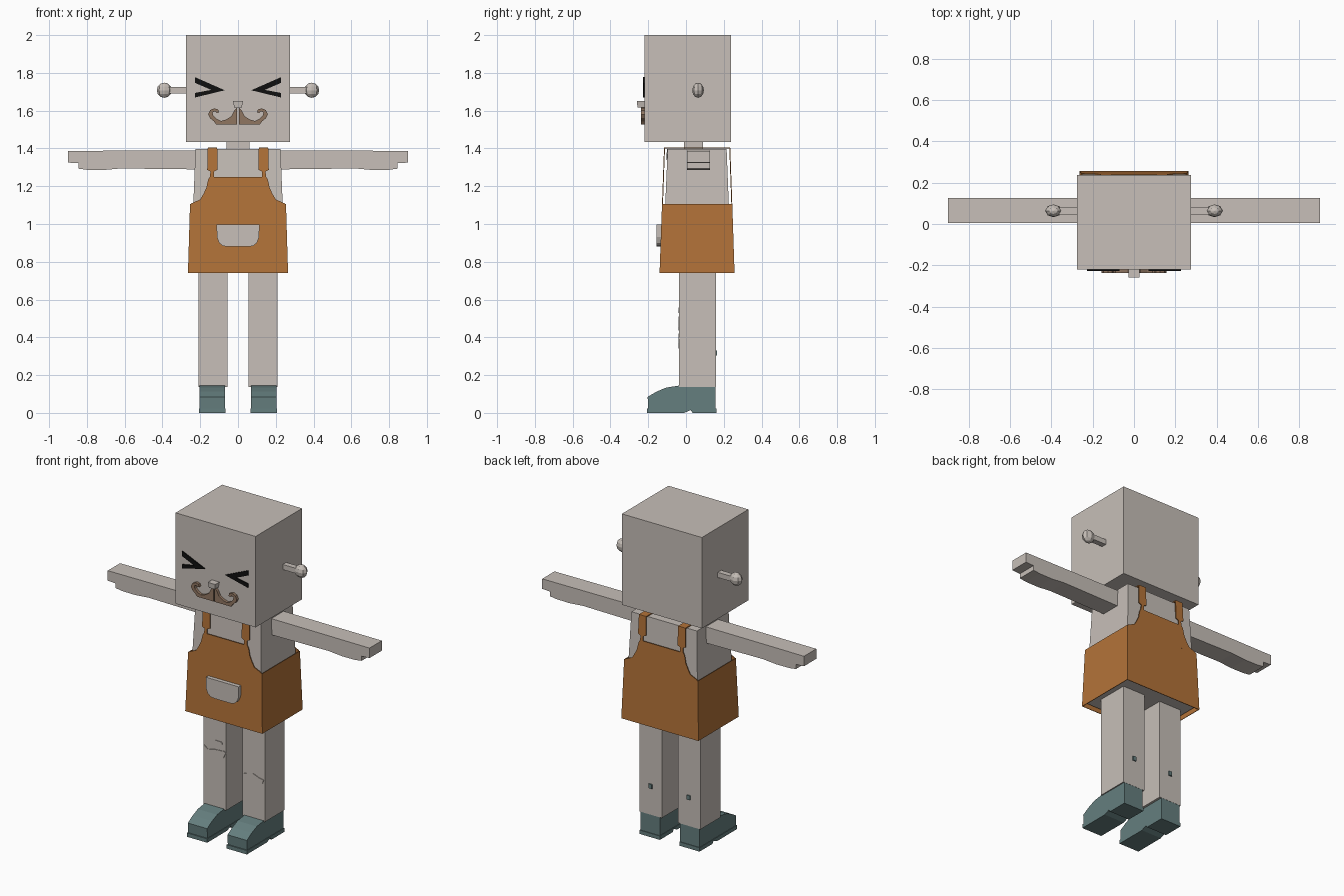
import bpy
import bmesh

default_cube = bpy.data.objects.get("Cube")
if default_cube:
    bpy.data.objects.remove(default_cube, do_unlink=True)


def make_material(name, colour):
    material = bpy.data.materials.new(name)
    material.use_nodes = True
    material.diffuse_color = (*colour, 1)
    shader = material.node_tree.nodes["Principled BSDF"]
    shader.inputs["Base Color"].default_value = (*colour, 1)
    shader.inputs["Roughness"].default_value = 0.8
    return material


grey = make_material("warm grey", (0.57, 0.52, 0.48))
orange = make_material("apron orange", (0.45, 0.17, 0.04))
teal = make_material("shoe teal", (0.13, 0.21, 0.21))
brown = make_material("moustache brown", (0.28, 0.18, 0.12))
black = make_material("eye black", (0.005, 0.005, 0.005))


def finish(name, mesh_data, material):
    """Turn a bmesh into a named, flat shaded object."""
    bmesh.ops.recalc_face_normals(mesh_data, faces=mesh_data.faces)
    mesh = bpy.data.meshes.new(name)
    mesh_data.to_mesh(mesh)
    mesh_data.free()
    mesh.materials.append(material)
    part = bpy.data.objects.new(name, mesh)
    bpy.context.collection.objects.link(part)
    return part


def prism(name, outline, start, end, material, axis="y", lean=0, pivot=0):
    """Extrude an outline along x or y; lean shears y as z rises above pivot."""
    bm = bmesh.new()

    def place(point, depth):
        across, height = point
        if axis == "x":
            return (depth, across, height)
        return (across, depth + lean * (height - pivot), height)

    near = [bm.verts.new(place(p, start)) for p in outline]
    far = [bm.verts.new(place(p, end)) for p in outline]
    bm.faces.new(near)
    bm.faces.new(far[::-1])
    count = len(outline)
    for i in range(count):
        j = (i + 1) % count
        bm.faces.new((near[i], far[i], far[j], near[j]))
    return finish(name, bm, material)


def tapered_box(name, bottom, top, low, high, material, capped=True):
    """Box between two rectangles given as (x0, x1, y0, y1)."""
    bm = bmesh.new()
    rings = []
    for (x0, x1, y0, y1), z in ((bottom, low), (top, high)):
        corners = ((x0, y0), (x1, y0), (x1, y1), (x0, y1))
        rings.append([bm.verts.new((x, y, z)) for x, y in corners])
    lower, upper = rings
    for i in range(4):
        j = (i + 1) % 4
        bm.faces.new((lower[i], lower[j], upper[j], upper[i]))
    if capped:
        bm.faces.new(lower[::-1])
        bm.faces.new(upper)
    return finish(name, bm, material)


def box(name, bounds, low, high, material):
    return tapered_box(name, bounds, bounds, low, high, material)


def flip(points, side):
    return [(x * side, z) for x, z in points]


def both_halves(points):
    """Close a right half outline with its mirror image."""
    return points + flip(points[::-1], -1)


# Head, neck and torso
box("head", (-0.275, 0.275, -0.22, 0.237), 1.435, 2, grey)
box("neck", (-0.06, 0.06, -0.01, 0.09), 1.38, 1.45, grey)
tapered_box("torso", (-0.25, 0.25, -0.125, 0.24), (-0.225, 0.225, -0.097, 0.215),
            0.76, 1.397, grey)
collar = [(0.085, 1.397), (0.075, 1.37), (0.045, 1.347), (0.015, 1.34)]
prism("collar", both_halves(collar), -0.101, -0.093, grey, lean=0.044, pivot=1.4)

# Nose
tapered_box("nose", (-0.02, 0.02, -0.257, -0.21), (-0.026, 0.026, -0.26, -0.21),
            1.617, 1.65, grey)

# Apron skirt, open below, with a bib and straps on the front and back
skirt = tapered_box("apron_skirt", (-0.265, 0.265, -0.14, 0.257),
                    (-0.254, 0.254, -0.127, 0.245), 0.74, 1.105, orange, False)
shell = skirt.modifiers.new("cloth thickness", "SOLIDIFY")
shell.thickness = 0.005
shell.offset = -1

bib = [(0.254, 1.1), (0.245, 1.11), (0.2, 1.13), (0.185, 1.155), (0.168, 1.19),
       (0.158, 1.235), (0.148, 1.252), (0.146, 1.278), (0.163, 1.287),
       (0.16, 1.405), (0.11, 1.405), (0.108, 1.287), (0.127, 1.278), (0.127, 1.25)]
prism("apron_bib_front", both_halves(bib), -0.127, -0.122, orange, lean=0.036, pivot=1.105)
prism("apron_bib_back", both_halves(bib), 0.24, 0.245, orange, lean=-0.036, pivot=1.105)

pocket = [(0.113, 0.997), (0.112, 0.93), (0.1, 0.9), (0.08, 0.884), (0.055, 0.88)]
prism("apron_pocket", both_halves(pocket), -0.155, -0.13, grey)

# Profiles for the paired parts
eye = [(0.227, 1.777), (0.07, 1.708), (0.227, 1.67), (0.227, 1.694),
       (0.142, 1.71), (0.227, 1.747)]
moustache = [(0.004, 1.618), (0.02, 1.6), (0.035, 1.57), (0.063, 1.553), (0.09, 1.545),
             (0.11, 1.555), (0.13, 1.572), (0.135, 1.59), (0.122, 1.597),
             (0.112, 1.587), (0.1, 1.592), (0.106, 1.607), (0.127, 1.612),
             (0.148, 1.602), (0.158, 1.58), (0.148, 1.56), (0.127, 1.543),
             (0.116, 1.528), (0.004, 1.528)]
arm = [(0.2, 1.39), (0.9, 1.387), (0.9, 1.325), (0.845, 1.322), (0.845, 1.293),
       (0.8, 1.287), (0.71, 1.286), (0.62, 1.294), (0.2, 1.289)]
shoe = [(-0.2, 0.02), (-0.203, 0.085), (-0.155, 0.113), (-0.105, 0.134),
        (-0.04, 0.144), (0.157, 0.144), (0.157, 0.02)]
sole = [(-0.207, 0), (-0.207, 0.024), (0.161, 0.024), (0.161, 0),
        (0.035, 0), (0.025, 0.015), (-0.01, 0)]

for label, side in (("left", 1), ("right", -1)):
    def span(inner, outer):
        return sorted((inner * side, outer * side))

    # Face
    prism(label + "_eye", flip(eye, side), -0.227, -0.218, black)
    prism(label + "_moustache", flip(moustache, side), -0.237, -0.215, brown)

    # Side knob on a short rod
    box(label + "_knob_rod", (*span(0.26, 0.37), 0.047, 0.081), 1.692, 1.724, grey)
    bm = bmesh.new()
    bmesh.ops.create_uvsphere(bm, u_segments=8, v_segments=6, radius=1)
    bmesh.ops.scale(bm, vec=(0.04, 0.031, 0.04), verts=bm.verts)
    bmesh.ops.translate(bm, vec=(0.39 * side, 0.064, 1.708), verts=bm.verts)
    finish(label + "_knob", bm, grey)

    # Arm with stepped hand, and the shoulder part of the strap
    prism(label + "_arm", flip(arm, side), 0.006, 0.127, grey)
    box(label + "_shoulder_strap", (*span(0.11, 0.16), -0.115, 0.234), 1.399, 1.405, orange)

    # Leg, shoe and the small mark behind the calf
    box(label + "_leg", (*span(0.056, 0.21), -0.037, 0.158), 0.138, 0.79, grey)
    prism(label + "_shoe", shoe, *span(0.07, 0.203), teal, axis="x")
    prism(label + "_shoe_sole", sole, *span(0.067, 0.206), teal, axis="x")
    box(label + "_calf_mark", (*span(0.12, 0.142), 0.156, 0.165), 0.303, 0.33, teal)

# Knee patches
left_patch = [(0.058, 0.403), (0.095, 0.409), (0.132, 0.419), (0.174, 0.403),
              (0.205, 0.398), (0.195, 0.371), (0.165, 0.352), (0.132, 0.34),
              (0.095, 0.355), (0.068, 0.377)]
right_patch = [(-0.206, 0.509), (-0.19, 0.451), (-0.158, 0.435), (-0.074, 0.456),
               (-0.058, 0.493), (-0.063, 0.504), (-0.132, 0.499), (-0.179, 0.488)]
right_spot = [(-0.148, 0.53), (-0.127, 0.557), (-0.084, 0.557), (-0.079, 0.541),
              (-0.116, 0.53)]
for name, outline in (("left_knee_patch", left_patch),
                      ("right_knee_patch", right_patch),
                      ("right_knee_spot", right_spot)):
    prism(name, outline, -0.041, -0.034, grey)
